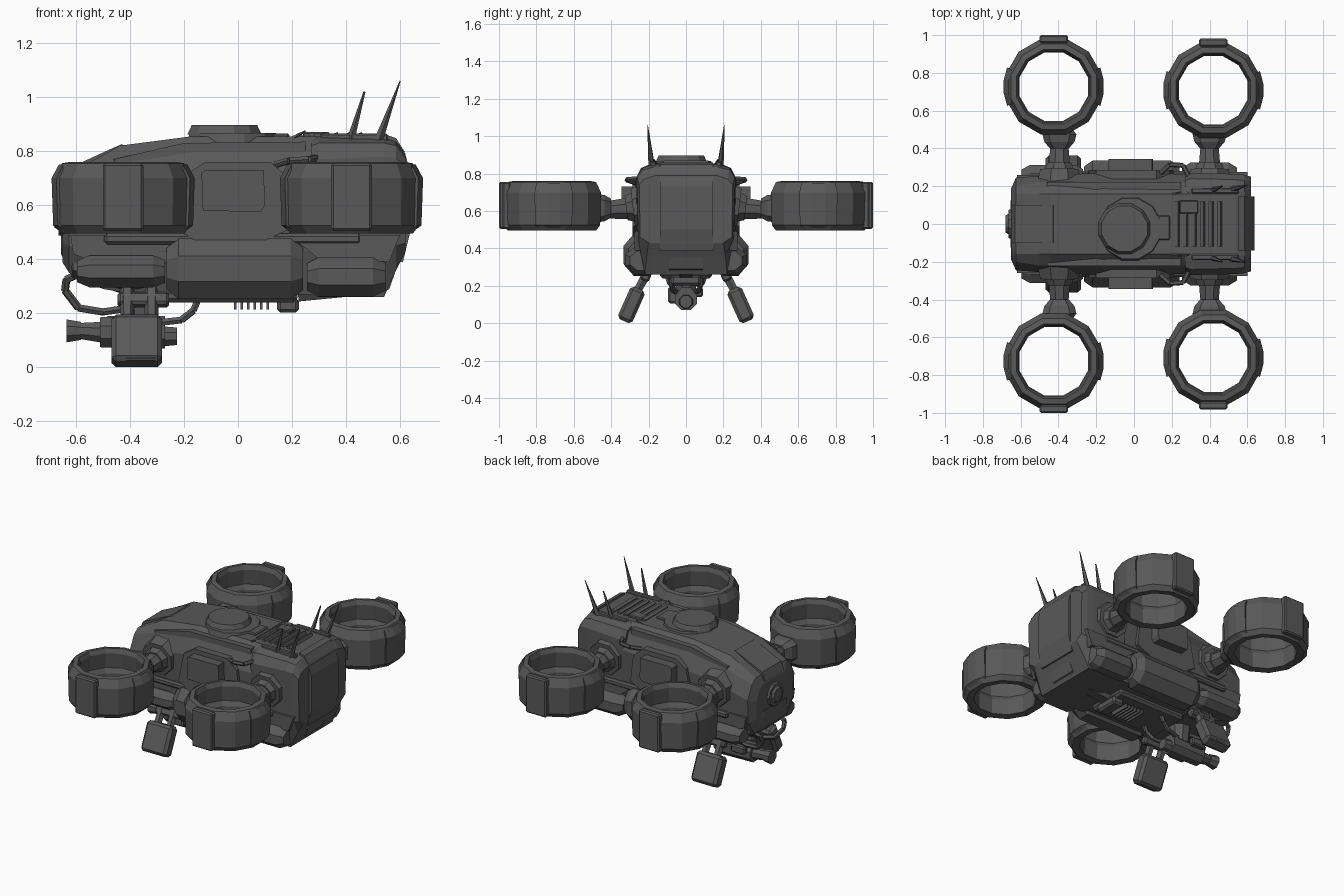
import bpy, bmesh, math
from mathutils import Vector, Matrix

mat = bpy.data.materials.new("dark_grey_metal")
mat.diffuse_color = (0.1, 0.1, 0.1, 1)


def finish(name, bm):
    bmesh.ops.recalc_face_normals(bm, faces=bm.faces[:])
    me = bpy.data.meshes.new(name)
    bm.to_mesh(me)
    bm.free()
    me.materials.append(mat)
    ob = bpy.data.objects.new(name, me)
    bpy.context.collection.objects.link(ob)
    return ob


def box(name, loc, size, bevel=0.0, rot=(0, 0, 0)):
    bm = bmesh.new()
    bmesh.ops.create_cube(bm, size=1)
    bmesh.ops.scale(bm, vec=size, verts=bm.verts[:])
    if bevel:
        bmesh.ops.bevel(bm, geom=bm.edges[:], offset=bevel, segments=1, affect='EDGES')
    ob = finish(name, bm)
    ob.location, ob.rotation_euler = loc, rot
    return ob


def loft(name, rings, closed=False):
    bm = bmesh.new()
    vs = [[bm.verts.new(p) for p in r] for r in rings]
    n = len(vs[0])
    for i in range(len(vs) if closed else len(vs) - 1):
        a, b = vs[i], vs[(i + 1) % len(vs)]
        for j in range(n):
            bm.faces.new((a[j], a[(j + 1) % n], b[(j + 1) % n], b[j]))
    if not closed:
        bm.faces.new(vs[0])
        bm.faces.new(vs[-1])
    return finish(name, bm)


def rod(name, p, q, r1, r2, n=8):
    p, q = Vector(p), Vector(q)
    d = q - p
    bm = bmesh.new()
    m = Matrix.Translation((p + q) / 2) @ d.to_track_quat('Z', 'Y').to_matrix().to_4x4() @ Matrix.Rotation(math.pi / n, 4, 'Z')
    bmesh.ops.create_cone(bm, cap_ends=True, segments=n, radius1=r1, radius2=r2, depth=d.length, matrix=m)
    return finish(name, bm)


def cable(name, pts, r):
    for i in range(len(pts) - 1):
        rod(f"{name}_{i}", pts[i], pts[i + 1], r, r, 6)


def slab(name, prof, y0, y1):
    return loft(name, [[(x, y, z) for x, z in prof] for y in (y0, y1)])


def section(x, wt, zt, wu, zu, ws, zs, zm, wb, zb):
    half = [(wt, zt), (wu, zu), (ws, zs), (ws * 0.98, zm), (wb, zb)]
    return [(x, y, z) for y, z in half] + [(x, -y, z) for y, z in reversed(half)]


# Main hull and rear engine block
loft("hull", [section(*s) for s in (
    (-.65, .11, .67, .15, .65, .19, .58, .46, .12, .39),
    (-.625, .16, .72, .20, .69, .245, .60, .45, .17, .35),
    (-.50, .16, .785, .22, .74, .255, .64, .43, .20, .29),
    (-.44, .16, .82, .22, .76, .26, .66, .43, .20, .28),
    (-.17, .16, .855, .22, .80, .27, .70, .43, .22, .27),
    (.30, .16, .855, .22, .80, .265, .70, .43, .22, .27))])
loft("rear_block", [section(*s) for s in (
    (.27, .17, .84, .23, .82, .255, .76, .46, .22, .27),
    (.30, .18, .855, .24, .83, .27, .77, .46, .22, .26),
    (.54, .17, .85, .235, .83, .265, .78, .46, .22, .26),
    (.585, .17, .835, .23, .82, .26, .775, .45, .21, .36),
    (.62, .165, .79, .225, .77, .25, .74, .46, .20, .43))])
slab("rear_panel", [(.55, .86), (.585, .848), (.615, .80), (.637, .73), (.637, .50), (.61, .39), (.55, .39)], -.14, .145)
slab("rear_lower_hatch", [(.605, .42), (.56, .29), (.54, .28), (.56, .43)], -.09, .09)

# Nose: chin, brow and sensor eye
loft("chin", [[(x, y * w, z) for y, z in ((1, t), (1, b + .03), (.8, b), (-.8, b), (-1, b + .03), (-1, t))]
              for x, w, t, b in ((-.655, .12, .49, .42), (-.61, .2, .49, .33), (-.42, .23, .48, .27), (-.28, .21, .48, .27))])
slab("nose_brow", [(-.652, .68), (-.63, .735), (-.50, .795), (-.43, .826), (-.38, .78), (-.60, .65)], -.10, .10)
rod("sensor_collar", (-.62, 0, .56), (-.665, 0, .56), .085, .075, 10)
rod("sensor_lens", (-.66, 0, .56), (-.679, 0, .56), .058, .045, 10)

# Top turret disc, tail strip and cooling louvres
rod("turret_base", (-.02, -.025, .83), (-.02, -.025, .868), .175, .165, 12)
rod("turret_cap", (-.05, -.025, .862), (-.05, -.025, .897), .142, .125, 12)
box("turret_tail", (.14, -.02, .855), (.10, .13, .022), .006)
for i in range(6):
    box(f"louvre_{i}", (.23 + i * .045, 0, .853), (.02, .24, .03), 0, (0, -.4, 0))
box("equipment_box", (.29, .09, .86), (.10, .07, .02), .005)

# Rotor rings: one profile revolved, with arm, hub and cover plates
PROFILE = [(.19, .50), (.235, .495), (.258, .525), (.262, .70), (.235, .755), (.205, .76), (.193, .73), (.205, .63), (.188, .60)]


def arc(a, cx, cy, pts):
    return [(cx + r * math.cos(a), cy + r * math.sin(a), z) for r, z in pts]


for s, side in ((-1, "right"), (1, "left")):
    for cx, cy, end in ((-.425, .727, "front"), (.42, .708, "rear")):
        nm = f"{end}_{side}"
        loft(f"{nm}_rotor_ring", [arc((i + .5) * math.pi / 6, cx, s * cy, PROFILE) for i in range(12)], True)
        plate = [(.24, .51), (.261, .525), (.267, .70), (.24, .75)]
        out = math.pi if end == "front" else 0
        for k, mid in enumerate((out, out + math.pi)):
            loft(f"{nm}_ring_plate_{k}", [arc(mid + d, cx, s * cy, plate) for d in (-.39, -.13, .13, .39)])
        box(f"{nm}_ring_tab", (cx, s * (cy + .252), .63), (.15, .042, .25), .008)
        ax = -.395 if end == "front" else .40
        rod(f"{nm}_hub", (ax, s * .20, .63), (ax, s * .285, .62), .13, .11, 8)
        rod(f"{nm}_hub_step", (ax, s * .28, .62), (ax, s * .32, .615), .085, .07, 8)
        rod(f"{nm}_arm", (ax, s * .30, .615), (ax, s * .43, .605), .062, .05, 8)
        loft(f"{nm}_arm_flare", [[(ax + u * w, s * y, .615 + v * h) for u, v in ((-1, -.6), (-.6, -1), (.6, -1), (1, -.6), (1, .6), (.6, 1), (-.6, 1), (-1, .6))]
                                 for y, w, h in ((.40, .05, .05), (.435, .08, .07), (.475, .09, .075), (.50, .07, .07))])

    # Side plate with a broad shoulder behind it
    slab(f"{side}_shoulder", [(-.24, .52), (-.20, .71), (-.12, .76), (.12, .76), (.19, .70), (.21, .52), (.10, .47), (-.16, .47)], s * .22, s * .285)
    slab(f"{side}_side_plate", [(-.13, .58), (-.135, .72), (-.12, .73), (.095, .73), (.10, .60), (.085, .575)], s * .28, s * .345)
    slab(f"{side}_upper_rail", [(-.46, .77), (-.20, .83), (.25, .835), (.25, .78), (-.18, .77), (-.44, .71)], s * .165, s * .222)
    box(f"{side}_rear_rail", (.43, s * .175, .85), (.25, .03, .03), .006)
    box(f"{side}_waist_ledge", (-.02, s * .24, .475), (.95, .08, .04), .01)
    cable(f"{side}_roof_pipe", [(.14, s * .27, .75), (.19, s * .315, .765), (.26, s * .31, .77), (.29, s * .25, .775)], .013)

    # Lower side pods: front, middle and rear
    for part, x0, x1, cz, ry, rz, cy in (("front", -.595, -.27, .355, .08, .06, .235),
                                         ("middle", -.265, .24, .365, .097, .115, .24),
                                         ("rear", .255, .545, .335, .093, .075, .235)):
        e = .045
        loft(f"{side}_{part}_pod", [[(x, s * cy + k * ry * math.cos(a), cz + k * rz * math.sin(a))
                                     for a in [(j + .5) * math.pi / 4 for j in range(8)]]
                                    for x, k in ((x0, .72), (x0 + e, 1.06), (x1 - e, 1.06), (x1, .75))])
    slab(f"{side}_rear_fairing", [(.20, .48), (.28, .49), (.60, .49), (.56, .39), (.30, .40)], s * .2, s * .275)
    slab(f"{side}_front_fairing", [(-.62, .49), (-.20, .49), (-.27, .38), (-.56, .40), (-.61, .42)], s * .16, s * .26)

    # Hanging canister pods on splayed brackets
    box(f"{side}_canister", (-.375, s * .292, .098), (.187, .085, .19), .017, (s * .42, 0, 0))
    box(f"{side}_canister_lid", (-.36, s * .328, .078), (.12, .02, .12), .006, (s * .42, 0, 0))
    for k, x in enumerate((-.41, -.32)):
        rod(f"{side}_bracket_{k}", (x, s * .19, .30), (x, s * .262, .17), .03, .024, 6)
    box(f"{side}_bracket_bar", (-.35, s * .215, .25), (.19, .05, .05), .01, (s * .42, 0, 0))
    cable(f"{side}_chin_hose", [(-.58, s * .15, .35), (-.635, s * .13, .325), (-.64, s * .11, .285), (-.59, s * .09, .22), (-.50, s * .07, .205), (-.40, s * .05, .22)], .015)
    cable(f"{side}_gun_hose", [(-.14, s * .08, .27), (-.165, s * .08, .21), (-.21, s * .07, .175), (-.30, s * .05, .165)], .014)

    # Antennas
    rod(f"{side}_front_antenna", (.405, s * .175, .80), (.468, s * .20, 1.02), .018, .004, 5)
    rod(f"{side}_rear_antenna", (.505, s * .18, .80), (.60, s * .205, 1.06), .02, .002, 5)
    rod(f"{side}_low_antenna", (.17, s * .15, .83), (.25, s * .17, .875), .012, .003, 5)

# Chin gun with mount
rod("gun_mount", (-.36, 0, .30), (-.36, 0, .16), .07, .055, 8)
rod("gun_body", (-.51, 0, .13), (-.27, 0, .13), .06, .065, 8)
rod("gun_breech", (-.28, 0, .115), (-.225, 0, .115), .04, .035, 8)
rod("gun_barrel", (-.585, 0, .135), (-.50, 0, .13), .032, .042, 8)
rod("gun_muzzle", (-.635, 0, .135), (-.58, 0, .135), .046, .036, 8)
box("gun_ammo_box", (-.40, -.065, .15), (.12, .06, .09), .01)
box("gun_sight", (-.44, .07, .165), (.10, .04, .05), .008)

# Belly plate, ribs and exhaust
box("belly_plate", (-.03, 0, .265), (.50, .28, .05), .015)
for i in range(6):
    box(f"belly_rib_{i}", (-.01 + i * .024, 0, .232), (.009, .14, .035))
box("belly_box", (.185, 0, .23), (.08, .16, .055), .012)
rod("belly_exhaust", (.22, 0, .30), (.42, 0, .315), .065, .06, 6)
